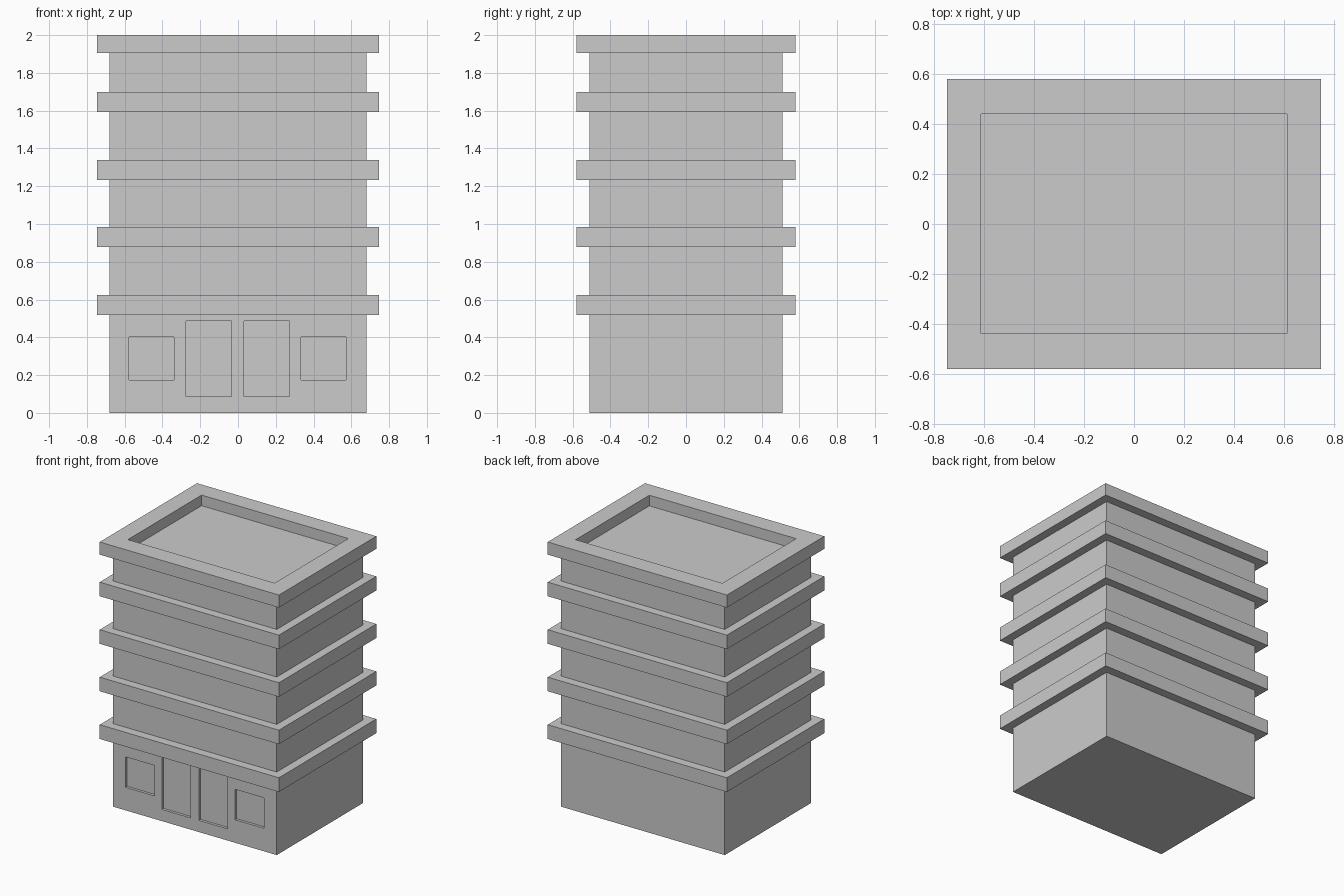
import bpy, bmesh

if "Cube" in bpy.data.objects:
    bpy.data.objects.remove(bpy.data.objects["Cube"])

WALL = (0.681, 0.512)     # half width, half depth of the walls
LEDGE = (0.746, 0.579)    # half width, half depth of the ledges
LEDGES = [(0.518, 0.625), (0.877, 0.983), (1.234, 1.34), (1.592, 1.698), (1.905, 2.0)]


def link_mesh(name, bm):
    bmesh.ops.recalc_face_normals(bm, faces=bm.faces)
    mesh = bpy.data.meshes.new(name)
    bm.to_mesh(mesh)
    bm.free()
    obj = bpy.data.objects.new(name, mesh)
    bpy.context.collection.objects.link(obj)
    return obj


def stacked_shell(name, levels):
    """Closed shell through rectangles given as ((half x, half y), z)."""
    bm = bmesh.new()
    rings = [[bm.verts.new((sx * h[0], sy * h[1], z))
              for sx, sy in ((-1, -1), (1, -1), (1, 1), (-1, 1))] for h, z in levels]
    for a, b in zip(rings, rings[1:]):
        for i in range(4):
            j = (i + 1) % 4
            bm.faces.new((a[i], a[j], b[j], b[i]))
    bm.faces.new(rings[0])
    bm.faces.new(rings[-1])
    return link_mesh(name, bm)


def cut_box(target, name, lo, hi):
    """Cut a box-shaped recess out of the target."""
    bm = bmesh.new()
    bmesh.ops.create_cube(bm, size=1)
    for v in bm.verts:
        v.co = [lo[k] if v.co[k] < 0 else hi[k] for k in range(3)]
    cutter = link_mesh(name, bm)
    cutter.hide_render = True
    mod = target.modifiers.new(name, 'BOOLEAN')
    mod.operation = 'DIFFERENCE'
    mod.solver = 'EXACT'
    mod.object = cutter
    bpy.context.view_layer.objects.active = target
    bpy.ops.object.modifier_apply(modifier=name)
    bpy.data.objects.remove(cutter)


# walls and floor ledges in one stepped shell
levels = [(WALL, 0.0)]
for z0, z1 in LEDGES:
    levels += [(WALL, z0), (LEDGE, z0), (LEDGE, z1), (WALL, z1)]
levels.pop()
tower = stacked_shell("tower_block", levels)

# sunken roof
cut_box(tower, "roof_recess", (-0.611, -0.437, 1.92), (0.611, 0.44, 2.2))

# doors and windows, recessed in the front wall
FRONT = -WALL[1]
for side, x in (("left", -0.155), ("right", 0.152)):
    cut_box(tower, "door_" + side, (x - 0.12, FRONT - 0.1, 0.088), (x + 0.12, FRONT + 0.02, 0.487))
for side, x in (("left", -0.458), ("right", 0.453)):
    cut_box(tower, "window_" + side, (x - 0.12, FRONT - 0.1, 0.173), (x + 0.12, FRONT + 0.02, 0.402))
